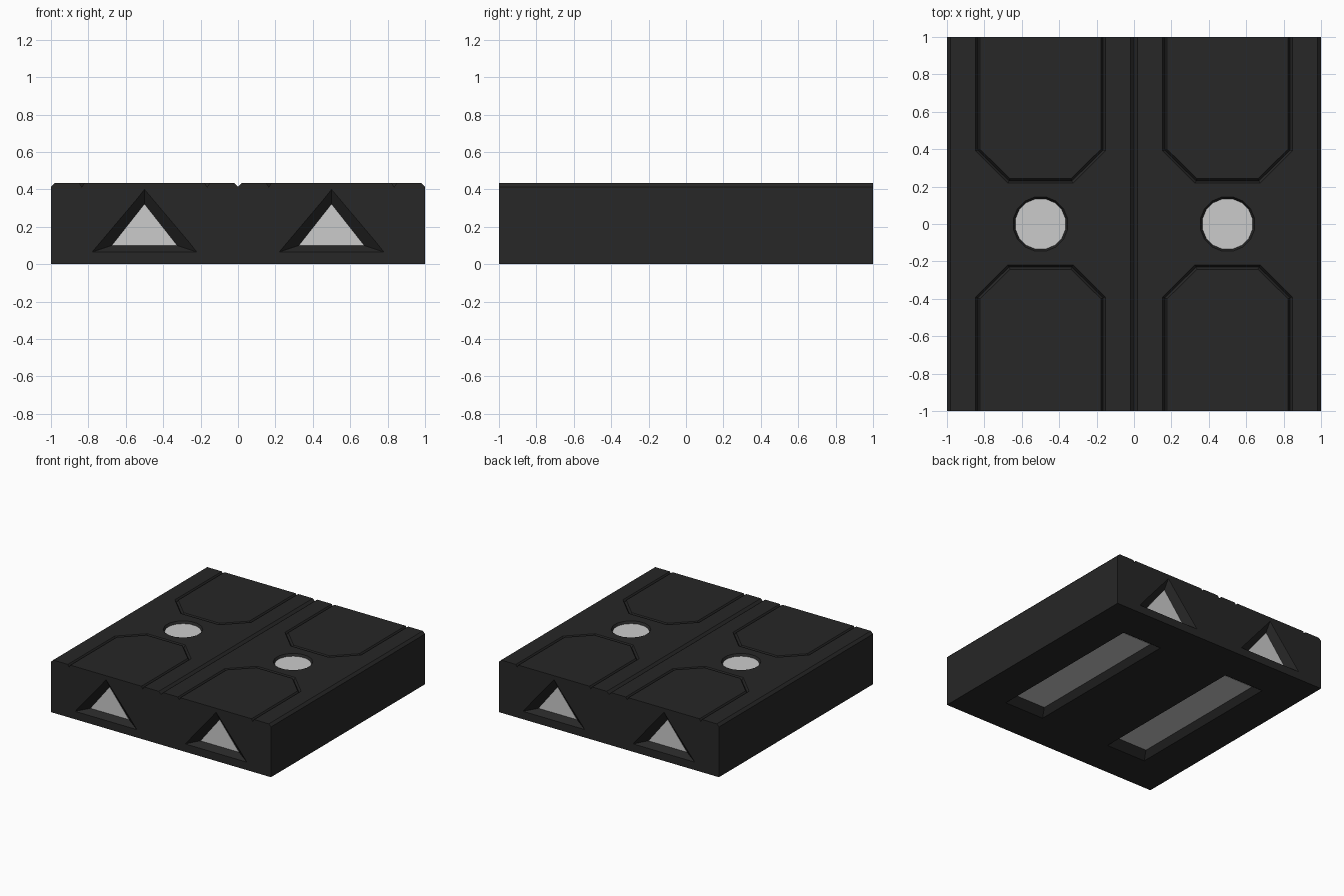
import bpy, bmesh
from math import pi, cos, sin
from mathutils import Vector

if "Cube" in bpy.data.objects:
    bpy.data.objects.remove(bpy.data.objects["Cube"])

H = 0.433      # slab height
BEV = 0.02     # edge chamfer and centre groove size
DEPTH = 0.05   # depth of lamp recesses
DISH = 0.02    # depth of round top recesses

dark = bpy.data.materials.new("dark_casing")
dark.diffuse_color = (0.02, 0.02, 0.02, 1)
dark.use_nodes = True
dark.node_tree.nodes["Principled BSDF"].inputs["Base Color"].default_value = dark.diffuse_color


def loft(bm, rings, material=0):
    """Closed solid through matching rings of points."""
    loops = [[bm.verts.new(p) for p in r] for r in rings]
    n = len(loops[0])
    faces = [bm.faces.new(loops[0]), bm.faces.new(loops[-1])]
    for a, b in zip(loops, loops[1:]):
        for i in range(n):
            j = (i + 1) % n
            faces.append(bm.faces.new((a[i], a[j], b[j], b[i])))
    bmesh.ops.recalc_face_normals(bm, faces=faces)


def make_object(name, bm, mat=None):
    me = bpy.data.meshes.new(name)
    bm.to_mesh(me)
    bm.free()
    ob = bpy.data.objects.new(name, me)
    bpy.context.collection.objects.link(ob)
    if mat:
        me.materials.append(mat)
    return ob


cutters = bmesh.new()


def lamp(name, outer, inner, depth, place):
    """Sloped recess plus the pane on its floor; place(u, v, d) maps depth d into the body."""
    t = 0.3
    mouth = [(o[0] + (o[0] - i[0]) * t, o[1] + (o[1] - i[1]) * t) for o, i in zip(outer, inner)]
    loft(cutters, [[place(u, v, -t * depth) for u, v in mouth],
                   [place(u, v, depth) for u, v in inner]])
    bm = bmesh.new()
    loft(bm, [[place(u, v, depth - 0.002) for u, v in inner],
              [place(u, v, depth + 0.01) for u, v in inner]])
    make_object(name, bm)


def circle(r, n=16):
    return [(r * cos(2 * pi * (i + 0.5) / n), r * sin(2 * pi * (i + 0.5) / n)) for i in range(n)]


def rect(x, y):
    return [(-x, -y), (x, -y), (x, y), (-x, y)]


def groove(path, half=0.012, depth=0.02):
    """V-shaped groove along a path on the top face, with mitred corners."""
    pts = [Vector(p) for p in path]
    rings = []
    for i, p in enumerate(pts):
        dirs = []
        if i > 0:
            dirs.append((p - pts[i - 1]).normalized())
        if i < len(pts) - 1:
            dirs.append((pts[i + 1] - p).normalized())
        normals = [Vector((-d.y, d.x)) for d in dirs]
        m = sum(normals, Vector((0, 0))).normalized()
        m = m * (2 * half / m.dot(normals[0]))
        rings.append([(p.x - m.x, p.y - m.y, H + depth),
                      (p.x + m.x, p.y + m.y, H + depth),
                      (p.x, p.y, H - depth)])
    loft(cutters, rings)


# Main slab: chamfered outer edges and a groove along the middle
half_profile = [(1, 0), (1, H - BEV), (1 - BEV, H), (BEV, H)]
profile = half_profile + [(0, H - BEV)] + [(-x, z) for x, z in reversed(half_profile)]
bm = bmesh.new()
loft(bm, [[(x, y, z) for x, z in profile] for y in (-1, 1)])
body = make_object("body", bm, dark)

tri_outer = [(-0.28, 0.065), (0.28, 0.065), (0, 0.40)]
tri_inner = [(-0.175, 0.10), (0.175, 0.10), (0, 0.322)]

for sx, side in ((-1, "left"), (1, "right")):
    cx = 0.5 * sx
    # Triangular lamps and panel grooves at both ends
    for sy, end in ((-1, "front"), (1, "back")):
        lamp(f"triangle_pane_{end}_{side}", tri_outer, tri_inner, DEPTH,
             lambda u, v, d: (cx + u, sy * (1 - d), v))
        groove([(cx + u, sy * v) for u, v in
                ((-0.335, 1.1), (-0.335, 0.395), (-0.168, 0.23),
                 (0.168, 0.23), (0.335, 0.395), (0.335, 1.1))])
    # Round pane on top
    lamp(f"round_pane_{side}", circle(0.148), circle(0.137), DISH,
         lambda u, v, d: (cx + u, v, H - d))
    # Long pane underneath
    lamp(f"bottom_pane_{side}", rect(0.18, 0.69), rect(0.14, 0.622), DEPTH,
         lambda u, v, d: (cx + u, v, d))

# Carve all recesses and grooves in one cut
cutter = make_object("recess_cutter", cutters, dark)
cutter.hide_render = True
mod = body.modifiers.new("recesses", 'BOOLEAN')
mod.operation = 'DIFFERENCE'
mod.solver = 'EXACT'
mod.object = cutter
bpy.context.view_layer.objects.active = body
bpy.ops.object.modifier_apply(modifier=mod.name)
bpy.data.objects.remove(cutter)
